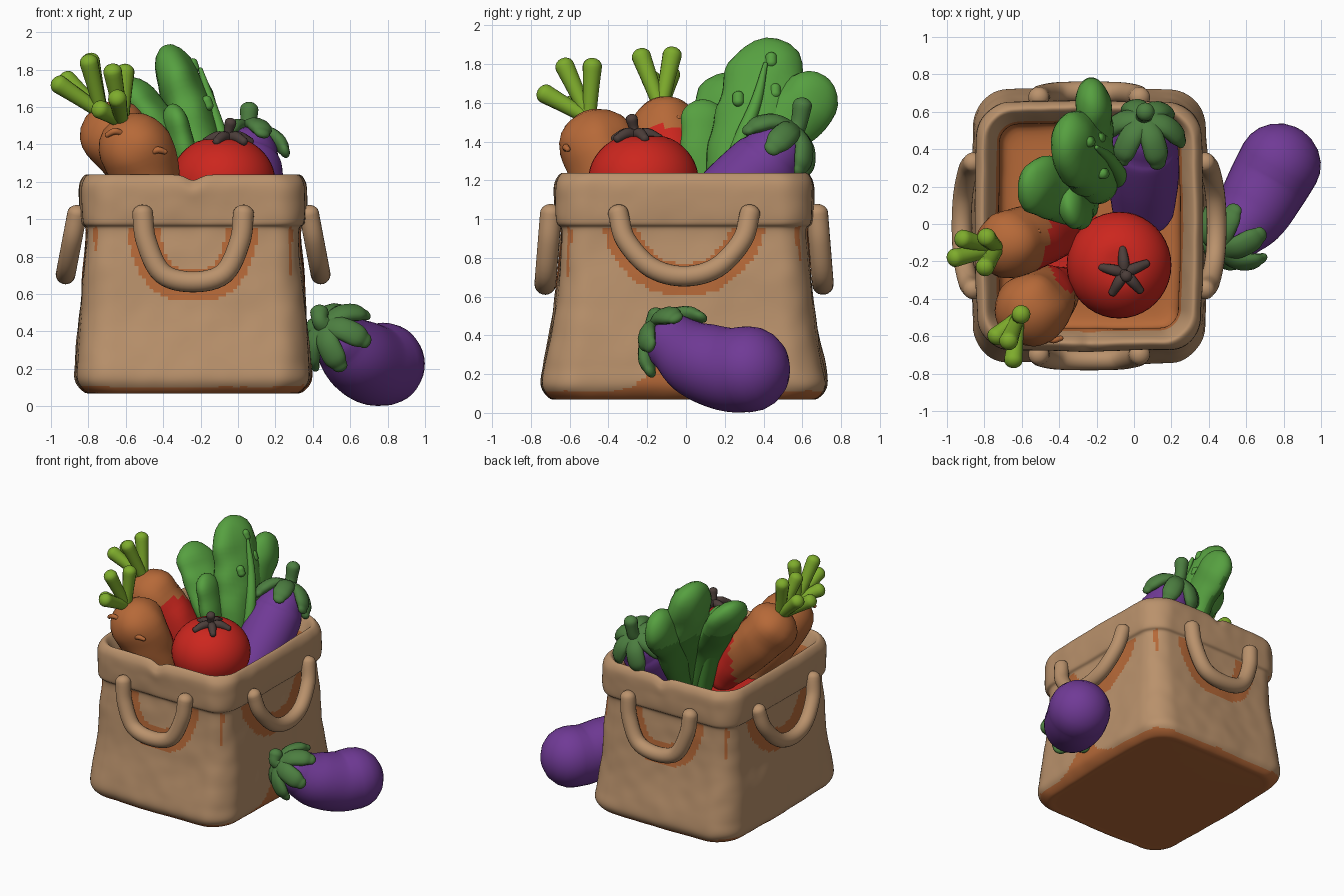
import bpy, bmesh, math
from mathutils import Vector, noise

if "Cube" in bpy.data.objects:
    bpy.data.objects.remove(bpy.data.objects["Cube"])


def material(name, r, g, b):
    m = bpy.data.materials.new(name)
    lin = [((c / 255 + 0.055) / 1.055) ** 2.4 for c in (r, g, b)]
    m.diffuse_color = (*lin, 1)
    m.use_nodes = True
    m.node_tree.nodes["Principled BSDF"].inputs["Base Color"].default_value = m.diffuse_color
    return m


TAN = material("tan_bag", 186, 146, 108)
ORANGE = material("carrot_brown", 182, 105, 56)
RED = material("tomato_red", 204, 38, 30)
PURPLE = material("aubergine_purple", 112, 58, 150)
CALYX = material("calyx_green", 76, 126, 64)
LEAF = material("leaf_green", 86, 160, 64)
LEAF_DARK = material("leaf_dark_green", 66, 132, 48)
SPROUT = material("sprout_green", 126, 172, 44)
STEM = material("stem_dark", 76, 62, 58)


def spline(pts, steps=6):
    """Smooth curve through points of any dimension."""
    p = [Vector(q) for q in pts]
    p = [p[0] * 2 - p[1]] + p + [p[-1] * 2 - p[-2]]
    out = []
    for i in range(1, len(p) - 2):
        a, b, c, d = p[i - 1:i + 3]
        for k in range(steps):
            t = k / steps
            out.append(0.5 * (b * 2 + (c - a) * t + (a * 2 - b * 5 + c * 4 - d) * t * t
                              + (b * 3 - a - c * 3 + d) * t ** 3))
    return out + [p[-2]]


def loft(name, rings, mats, rule=None):
    bm = bmesh.new()
    vs = [[bm.verts.new(c) for c in r] for r in rings]
    n = len(rings[0])
    for a, b in zip(vs, vs[1:]):
        for i in range(n):
            bm.faces.new((a[i], a[(i + 1) % n], b[(i + 1) % n], b[i]))
    bm.faces.new(vs[0])
    bm.faces.new(vs[-1])
    bmesh.ops.recalc_face_normals(bm, faces=bm.faces)
    return finish(name, bm, mats, rule)


def finish(name, bm, mats, rule=None):
    bm.normal_update()
    for f in bm.faces:
        f.smooth = True
        if rule:
            f.material_index = int(rule(f.calc_center_median(), f.normal))
    me = bpy.data.meshes.new(name)
    bm.to_mesh(me)
    bm.free()
    for m in mats:
        me.materials.append(m)
    ob = bpy.data.objects.new(name, me)
    bpy.context.collection.objects.link(ob)
    return ob


def tube(name, pts, mats, up=None, thick=1.0, cap=0.85, n=20, rule=None, bump=0.0):
    """Round-ended tube through (x, y, z, radius) points; up + thick flatten it."""
    c = spline(pts)
    pos, rad = [q.xyz for q in c], [max(q[3], 0.005) for q in c]
    tan = [(pos[min(i + 1, len(pos) - 1)] - pos[max(i - 1, 0)]).normalized() for i in range(len(pos))]
    row = []
    angs = [math.radians(a) for a in (84, 68, 50, 32, 16)]
    for a in angs:
        row.append((pos[0] - tan[0] * rad[0] * cap * math.sin(a), tan[0], rad[0] * math.cos(a)))
    row += list(zip(pos, tan, rad))
    for a in reversed(angs):
        row.append((pos[-1] + tan[-1] * rad[-1] * cap * math.sin(a), tan[-1], rad[-1] * math.cos(a)))
    nrm = Vector(up) if up else tan[0].orthogonal()
    rings = []
    for p, t, r in row:
        ref = Vector(up) if up else nrm
        nrm = (ref - t * ref.dot(t)).normalized()
        b = t.cross(nrm)
        ring = [p + b * r * math.cos(k * math.tau / n) + nrm * r * thick * math.sin(k * math.tau / n)
                for k in range(n)]
        if bump:
            ring = [v + (v - p) * bump * noise.noise(v * 7) for v in ring]
        rings.append(ring)
    return loft(name, rings, mats, rule)


# Bag: rounded-rectangle sections, up the outside, over the rim and down inside
CX, CY = -0.24, -0.01
T = Vector((-0.08, -0.22, 1.2))  # tomato centre
FRONT_U = [(-.27, 1.03), (-.25, .88), (-.165, .71), (0, .665), (.165, .71), (.25, .88), (.27, 1.03)]
SIDE_U = [(-.34, 1.03), (-.30, .89), (-.17, .75), (0, .705), (.17, .75), (.30, .89), (.34, 1.03)]
U_LINES = [spline(FRONT_U), spline(SIDE_U)]
SEG = 44


def section(z, hx, hy, r):
    pts = []
    for k, (sx, sy) in enumerate(((1, 1), (-1, 1), (-1, -1), (1, -1))):
        for i in range(13):
            a = (k + i / 12) * math.pi / 2
            pts.append(Vector((sx * (hx - r) + r * math.cos(a), sy * (hy - r) + r * math.sin(a), z)))
        nx, ny = ((-1, 1), (-1, -1), (1, -1), (1, 1))[k]
        a = (k + 1) * math.pi / 2
        end = Vector((nx * (hx - r) + r * math.cos(a), ny * (hy - r) + r * math.sin(a), z))
        last = pts[-1].copy()
        pts += [last.lerp(end, i / SEG) for i in range(1, SEG)]
    out = []
    notch = min(max((z - 1.08) / .12, 0), 1)
    for p in pts:
        w = 0.014 * noise.noise(p * 3.5) + 0.005 * noise.noise(p * 9)
        q = Vector((p.x * (1 + w - .028 * (p.y / hy) ** 2), p.y * (1 + w - .025 * (p.x / hx) ** 2), z))
        if abs(p.y) > 0.4:  # small notch in the rim, front and back
            q.z -= 0.03 * notch * math.exp(-(p.x / 0.05) ** 2)
        out.append(q + Vector((CX, CY, 0)))
    return out


def bag_rule(c, n):
    inside = abs(c.x - CX) < 0.53 and abs(c.y - CY) < 0.6
    if n.z < -0.6 and c.z < 0.2:
        return 1
    if inside and c.z > 0.5:
        if c.z < 1.0 and c.x < -.2 and c.y > -.42 and (c - T).xy.length < .44:
            return 2
        return c.z < 1.13
    if c.z > 0.95:
        return 0
    if n.x > 0.5 and c.z < 0.11 + 0.17 * math.exp(-((c.y + 0.08) / 0.15) ** 2):
        return 1
    side = abs(n.x) > abs(n.y)
    u = c.y - CY if side else c.x - CX
    return min((Vector((u, c.z + 0.02)) - q).length for q in U_LINES[side]) < 0.086


profile = [(.07, .52, .63, .16), (.075, .58, .69, .17), (.14, .63, .735, .18), (.25, .628, .725, .18),
           (.4, .615, .695, .17), (.55, .60, .672, .16), (.7, .59, .655, .15), (.83, .58, .645, .14),
           (.945, .577, .64, .14), (.985, .603, .665, .16), (1.10, .61, .67, .17), (1.19, .605, .665, .17),
           (1.238, .572, .632, .16), (1.205, .535, .597, .13), (1.10, .49, .555, .10), (.95, .46, .53, .08),
           (.94, .25, .3, .05), (.94, .05, .06, .03)]
loft("bag", [section(*q) for q in spline(profile, 8)], [TAN, ORANGE, RED], bag_rule)

# Four U-shaped handles
for s, word in ((-1, "front"), (1, "back")):
    tube(word + "_handle", [(CX + u, CY + s * (.687 + (1.03 - z) * .08), z, .056) for u, z in FRONT_U], [TAN])
for s, word in ((-1, "left"), (1, "right")):
    tube(word + "_handle", [(CX + s * (.62 + (1.03 - z) * .19), CY + u, z, .053) for u, z in SIDE_U], [TAN])

# Tomato with dimpled crown, star of sepals and stem
bm = bmesh.new()
bmesh.ops.create_uvsphere(bm, u_segments=40, v_segments=24, radius=1)
for v in bm.verts:
    d = math.hypot(v.co.x, v.co.y)
    v.co = T + Vector((v.co.x * .28, v.co.y * .285, v.co.z * .25))
    if v.co.z > T.z:
        v.co.z -= 0.03 * math.exp(-(d / .3) ** 2)
finish("tomato", bm, [RED])
S = Vector((-0.05, -0.26, 1.43))
for k in range(5):
    a = k * math.tau / 5 + 0.4
    e = Vector((math.cos(a), math.sin(a), 0))
    tube(f"tomato_sepal_{k}", [(*(S + e * q + Vector((0, 0, h))), r) for q, h, r in
                               ((0, 0, .03), (.06, .01, .03), (.125, -.015, .022))], [STEM], n=10)
tube("tomato_stem", [(*S, .03), (-.05, -.27, 1.47, .026), (-.04, -.28, 1.515, .032)], [STEM], n=12)


# Carrots, their ridges and tops
def carrot(name, pts, base, tips, rule):
    tube(name, pts, [ORANGE, RED], n=40, cap=.9, rule=rule, bump=.08)
    for k, t in enumerate(tips):
        b, e = Vector(base), Vector(t)
        tube(f"{name}_top_{k}", [(*b, .036), (*b.lerp(e, .45), .042), (*b.lerp(e, .84), .05)], [SPROUT], n=14)


carrot("front_carrot", [(-.38, -.33, .95, .1), (-.48, -.40, 1.2, .18), (-.555, -.46, 1.39, .195)],
       (-.62, -.50, 1.52), [(-.76, -.62, 1.60), (-.65, -.77, 1.67), (-.68, -.65, 1.84), (-.60, -.48, 1.84)],
       lambda c, n: (c - T).length < .38 and c.y > -.36)
carrot("rear_carrot", [(-.30, -.03, 1.0, .1), (-.50, -.06, 1.25, .165), (-.67, -.11, 1.46, .185)],
       (-.73, -.13, 1.57), [(-1.0, -.19, 1.75), (-.95, -.07, 1.78), (-.81, -.25, 1.89), (-.80, -.06, 1.90)],
       lambda c, n: (c - T).length < .49)
for k, (x, y, z) in enumerate(((-.43, -.61, 1.36), (-.66, -.60, 1.46), (-.55, -.04, 1.52))):
    tube(f"carrot_ridge_{k}", [(x - .04, y, z - .01, .014), (x, y - .01, z + .01, .018), (x + .04, y, z, .014)],
         [ORANGE], n=10)


# Leafy greens: flattened paddles with a rib and small bumps
def leaf(name, pts, up, thick):
    tube(name, pts, [LEAF, LEAF_DARK], up=up, thick=thick, n=32, cap=1, bump=.14,
         rule=lambda c, n: n.y - n.x > .5 and c.z < 1.5)


leaf("tall_leaf", [(-.15, .22, 1.0, .10), (-.18, .27, 1.3, .17), (-.25, .36, 1.55, .205), (-.32, .42, 1.75, .195)],
     (1, -.1, .3), .58)
leaf("left_leaf", [(-.22, .15, 1.0, .08), (-.30, .13, 1.3, .14), (-.42, .18, 1.5, .165), (-.50, .21, 1.62, .16)],
     (1, -.3, .4), .55)
leaf("small_leaf", [(-.25, .12, 1.0, .09), (-.29, .10, 1.3, .12), (-.33, .09, 1.5, .12)], (1, .2, .1), .6)
leaf("back_leaf", [(-.18, .30, 1.0, .08), (-.19, .42, 1.3, .13), (-.21, .54, 1.5, .15), (-.22, .63, 1.61, .155)],
     (1, 0, 0), .62)
tube("tall_leaf_rib", [(-.07, .22, 1.2, .045), (-.085, .28, 1.4, .04), (-.14, .36, 1.6, .03), (-.20, .41, 1.8, .012)],
     [LEAF], n=12)
for k, (y, z, x) in enumerate(((.27, 1.62, -.16), (.46, 1.66, -.18), (.44, 1.82, -.235))):
    tube(f"leaf_bump_{k}", [(x, y, z - .015, .03), (x - .01, y, z + .015, .03)], [LEAF], n=10)


# Aubergines with lobed calyx and stem
def aubergine(name, pts, axis, bend):
    tube(name, pts, [PURPLE], n=36, cap=.95)
    p, r, d = Vector(pts[-1][:3]), pts[-1][3], Vector(axis).normalized()
    u = d.orthogonal().normalized()
    w = d.cross(u)
    for k in range(6):
        a = k * math.tau / 6
        e = u * math.cos(a) + w * math.sin(a)
        lobe = [(*(p + d * r * h + e * r * q), s) for h, q, s in
                ((.95, .1, .06), (.78, .7, .066), (.38, 1.08, .066), (.08, 1.22, .045))]
        tube(f"{name}_calyx_{k}", lobe, [CALYX], up=d + e, thick=.6, n=12)
    b = p + d * r * .9
    tube(name + "_stem", [(*b, .06), (*(b + d * .05), .044), (*bend, .05)], [CALYX], n=14)


aubergine("bag_aubergine", [(.05, .10, 1.0, .17), (.05, .25, 1.13, .19), (.05, .40, 1.27, .187),
                            (.055, .46, 1.34, .16)], (0, .6, .75), (.06, .60, 1.585))
aubergine("loose_aubergine", [(.78, .325, .225, .222), (.715, .21, .225, .216), (.63, .06, .275, .198),
                              (.545, -.05, .35, .155)], (-.5, -.55, .5), (.435, -.15, .50))
